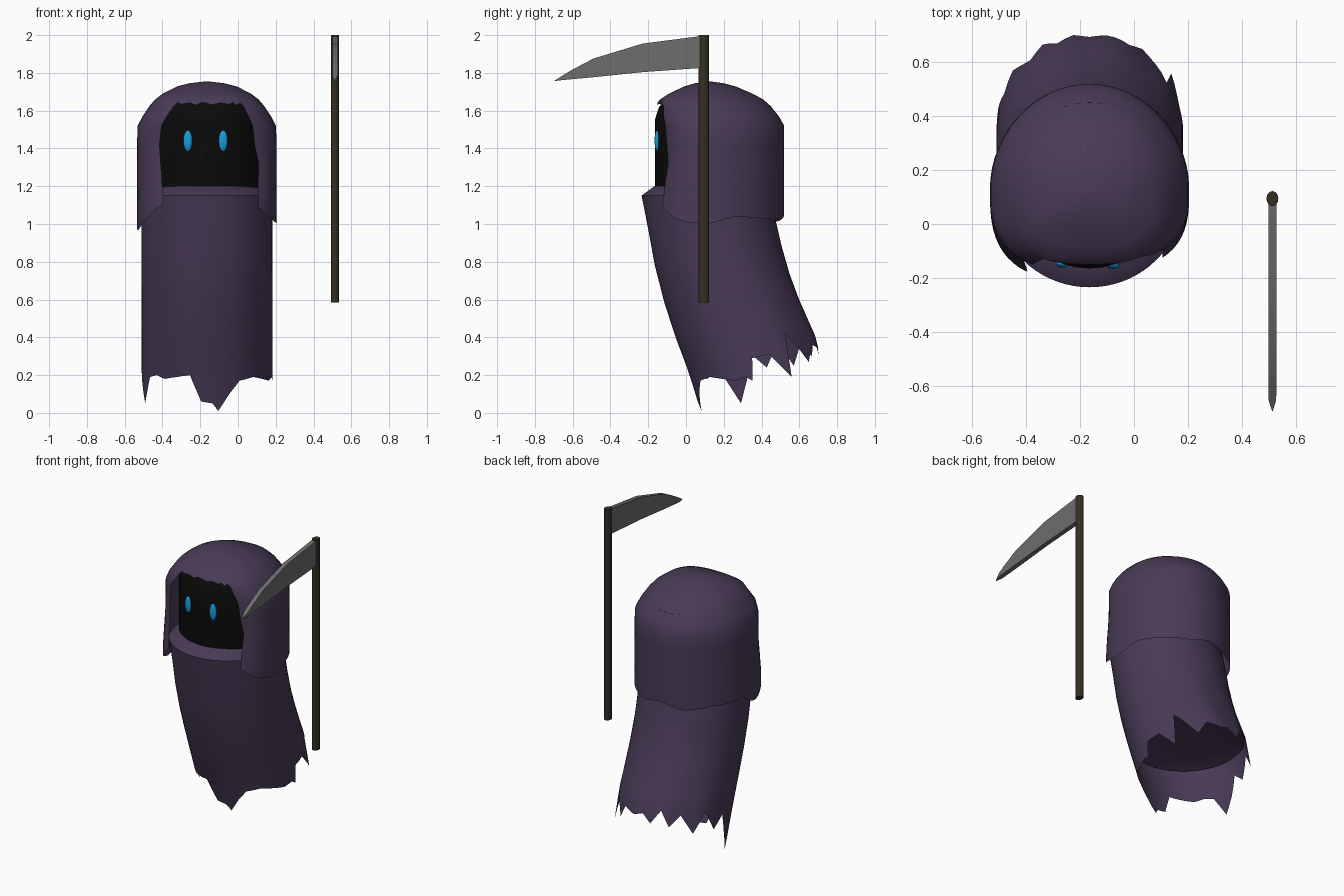
import bpy, bmesh, math, random

if "Cube" in bpy.data.objects:
    bpy.data.objects.remove(bpy.data.objects["Cube"])

random.seed(4)
CX = -0.165  # centre line of the robed figure


def material(name, rgb):
    m = bpy.data.materials.new(name)
    m.diffuse_color = (*rgb, 1)
    m.use_nodes = True
    m.node_tree.nodes["Principled BSDF"].inputs["Base Color"].default_value = m.diffuse_color
    return m


CLOTH = material("purple cloth", (0.066, 0.043, 0.094))
SHADOW = material("face shadow black", (0.003, 0.003, 0.003))
GLOW = material("glowing blue", (0.008, 0.33, 0.70))
STEEL = material("grey steel", (0.155, 0.155, 0.155))
WOOD = material("dark wood", (0.036, 0.027, 0.016))


def lerp_table(table, x):
    """Linear interpolation in a list of tuples sorted by first entry."""
    if x <= table[0][0]:
        return table[0][1:]
    for a, b in zip(table, table[1:]):
        if x <= b[0]:
            f = (x - a[0]) / (b[0] - a[0])
            return tuple(p + (q - p) * f for p, q in zip(a[1:], b[1:]))
    return table[-1][1:]


def finish(name, bm, mat, angle=45):
    bmesh.ops.recalc_face_normals(bm, faces=bm.faces)
    me = bpy.data.meshes.new(name)
    bm.to_mesh(me)
    bm.free()
    ob = bpy.data.objects.new(name, me)
    bpy.context.collection.objects.link(ob)
    me.materials.append(mat)
    bpy.ops.object.select_all(action='DESELECT')
    ob.select_set(True)
    bpy.context.view_layer.objects.active = ob
    bpy.ops.object.shade_smooth_by_angle(angle=math.radians(angle))
    return ob


def loft(rows, cap_top=False, cap_end=False, skip=lambda r, c: False):
    """Bridge closed rings of points; skip(r, c) leaves a cell open."""
    bm = bmesh.new()
    rings = [[bm.verts.new(p) for p in row] for row in rows]
    n = len(rows[0])
    for r, (a, b) in enumerate(zip(rings, rings[1:])):
        for c in range(n):
            if not skip(r, c):
                d = (c + 1) % n
                bm.faces.new((a[c], a[d], b[d], b[c]))
    if cap_top:
        bm.faces.new(rings[0])
    if cap_end:
        bm.faces.new(rings[-1])
    bmesh.ops.delete(bm, geom=[v for v in bm.verts if not v.link_faces], context='VERTS')
    return bm


# --- Robe: leaning tube with a torn hem ---
LEAN = [(0.0, 0.08, 0.76), (0.2, 0.02, 0.735), (0.4, -0.055, 0.69), (0.6, -0.12, 0.60),
        (0.8, -0.17, 0.525), (1.0, -0.205, 0.48), (1.15, -0.235, 0.44)]  # z, front y, back y
HEM = [(-180, 0.36), (-170, 0.31), (-160, 0.40), (-150, 0.30), (-140, 0.37), (-125, 0.25),
       (-115, 0.37), (-100, 0.24), (-90, 0.31), (-80, 0.17), (-70, 0.05), (-60, 0.19),
       (-50, 0.20), (-40, 0.18), (-15, 0.20), (-5, 0.06), (5, 0.05), (10, 0.01),
       (20, 0.10), (30, 0.17), (45, 0.19), (70, 0.17), (80, 0.19), (85, 0.17), (90, 0.29),
       (105, 0.31), (120, 0.19), (125, 0.42), (145, 0.27), (155, 0.36), (170, 0.34), (180, 0.36)]


def robe_point(deg, z, scale=1.0):
    a = math.radians(deg)
    front, back = lerp_table(LEAN, z)
    cy, ry = (front + back) / 2, (back - front) / 2
    fold = scale * (1 + 0.022 * math.sin(9 * a + 1) * max(0, 0.8 - z) * max(0, 0.4 - math.cos(a)))
    return (CX + 0.347 * fold * math.sin(a), cy - ry * fold * math.cos(a), z)


angles = [-180 + 5 * i for i in range(72)]
rows = [[robe_point(d, 1.15, 0.8)[:2] + (1.2,) for d in angles]]
for s in (0, 0.16, 0.34, 0.52, 0.68, 0.82, 0.92, 1):
    rows.append([robe_point(d, 1.15 + (lerp_table(HEM, d)[0] - 1.15) * s) for d in angles])
finish("robe", loft(rows, cap_top=True), CLOTH)

# Closed lining inside the skirt
finish("robe_lining", loft([[robe_point(d, 0.46, 0.7) for d in angles],
                            [robe_point(d, 0.43, 0.975) for d in angles]], cap_top=True), CLOTH)

# --- Hood: dome with a face opening and loose front flaps ---
# z, width scale, front scale, back scale, opening left and right angle
DOME = [(1.755, 0.02, 0.02, 0.02, -27, 32), (1.745, 0.25, 0.27, 0.2, -27, 32),
        (1.728, 0.43, 0.48, 0.36, -27, 32), (1.69, 0.63, 0.78, 0.58, -27, 32),
        (1.66, 0.74, 0.95, 0.72, -27, 32), (1.625, 0.82, 1.0, 0.82, -27, 32),
        (1.57, 0.92, 1.0, 0.93, -30, 34), (1.52, 0.99, 0.97, 1.0, -33, 35),
        (1.42, 1.0, 0.95, 1.0, -34, 36), (1.32, 1.0, 0.97, 1.0, -35, 40),
        (1.22, 1.0, 1.03, 1.0, -33, 41), (1.13, 1.0, 1.08, 1.0, -31, 41),
        (1.04, 1.0, 1.10, 1.0, -31, 41)]
HOOD_HEM = [(-35, 1.10), (-50, 1.04), (-70, 0.98), (-82, 0.96), (-95, 1.03), (-130, 1.03),
            (-155, 1.01), (-180, 1.05), (-200, 1.02), (-225, 1.03), (-250, 1.04), (-270, 1.00),
            (-285, 1.01), (-300, 1.03), (-319, 1.09)]
HOOD_HEM = sorted(HOOD_HEM)
FRONT, SIDE = 14, 50
OPEN_ROW = 5


def hood_point(deg, z, sx, sf, sb):
    a = math.radians(deg)
    s, c = math.sin(a), math.cos(a)
    if c > 0:  # boxier front half
        p = 0.71
        push = 1.12 if s < 0 and z < 1.6 else 1.0
        return (CX + 0.37 * sx * math.copysign(abs(s) ** p, s), 0.12 - 0.27 * sf * push * c ** p, z)
    p = 0.71 + 0.29 * min(1, -c * 2.5)
    return (CX + 0.37 * sx * math.copysign(abs(s) ** p, s), 0.12 - 0.40 * sb * c, z)


rows = []
for r, (z, sx, sf, sb, left, right) in enumerate(DOME):
    if r > OPEN_ROW:
        left += random.uniform(-1.5, 1.5)
        right += random.uniform(-1.5, 1.5)
    row = []
    for i in range(FRONT):  # across the brow and opening
        zz = z + (0.018 * abs(math.sin(i * 1.3)) if r == OPEN_ROW else 0)
        row.append(hood_point(left + (right - left) * i / FRONT, zz, sx, sf, sb))
    for i in range(SIDE + 1):  # right edge, round the back, to the left edge
        d = right + (360 + left - right) * i / SIDE
        if i == SIDE:
            row[0] = hood_point(left, z, sx, sf, sb)
            break
        zz = z
        if r == len(DOME) - 1:
            zz = lerp_table(HOOD_HEM, d - 360)[0]
        row.append(hood_point(d, zz, sx, sf, sb))
    if r == len(DOME) - 1:
        row[0] = row[0][:2] + (1.10,)
    rows.append(row)
finish("hood", loft(rows, cap_top=True, skip=lambda r, c: r >= OPEN_ROW and c < FRONT), CLOTH)

# --- Dark face filling the hood ---
rows = []
for z, s in ((1.66, 0.78), (1.62, 0.93), (1.55, 1), (1.35, 1), (1.15, 1)):
    rows.append([(CX + 0.31 * s * math.sin(t), 0.155 - 0.32 * s * math.cos(t), z)
                 for t in (math.tau * i / 40 for i in range(40))])
finish("dark_face", loft(rows, True, True), SHADOW)

# --- Eyes ---
for side, x in (("left", -0.265), ("right", -0.079)):
    bm = bmesh.new()
    bmesh.ops.create_uvsphere(bm, u_segments=20, v_segments=12, radius=1)
    y = 0.155 - 0.32 * math.sqrt(1 - ((x - CX) / 0.31) ** 2)
    for v in bm.verts:
        v.co = (x + 0.025 * v.co.x, y + 0.014 * v.co.y, 1.44 + 0.056 * v.co.z)
    finish(side + "_eye", bm, GLOW)

# --- Scythe handle ---
rows = [[(0.514 + 0.022 * math.cos(t), 0.094 + 0.028 * math.sin(t), z)
         for t in (math.tau * i / 16 for i in range(16))] for z in (2.0, 0.585)]
finish("scythe_handle", loft(rows, True, True), WOOD)

# --- Scythe blade: y, upper z, lower z, half thickness, ending in a point ---
BLADE = [(0.08, 1.995, 1.826, 0.015), (-0.23, 1.955, 1.804, 0.015), (-0.49, 1.876, 1.777, 0.015),
         (-0.60, 1.818, 1.767, 0.015), (-0.655, 1.785, 1.762, 0.014), (-0.695, 1.760, 1.757, 0.001)]
rows = [[(0.514 - w, y, up), (0.514 + w, y, up), (0.514 + w, y, lo), (0.514 - w, y, lo)]
        for y, up, lo, w in BLADE]
finish("scythe_blade", loft(rows, True, True), STEEL, 30)
